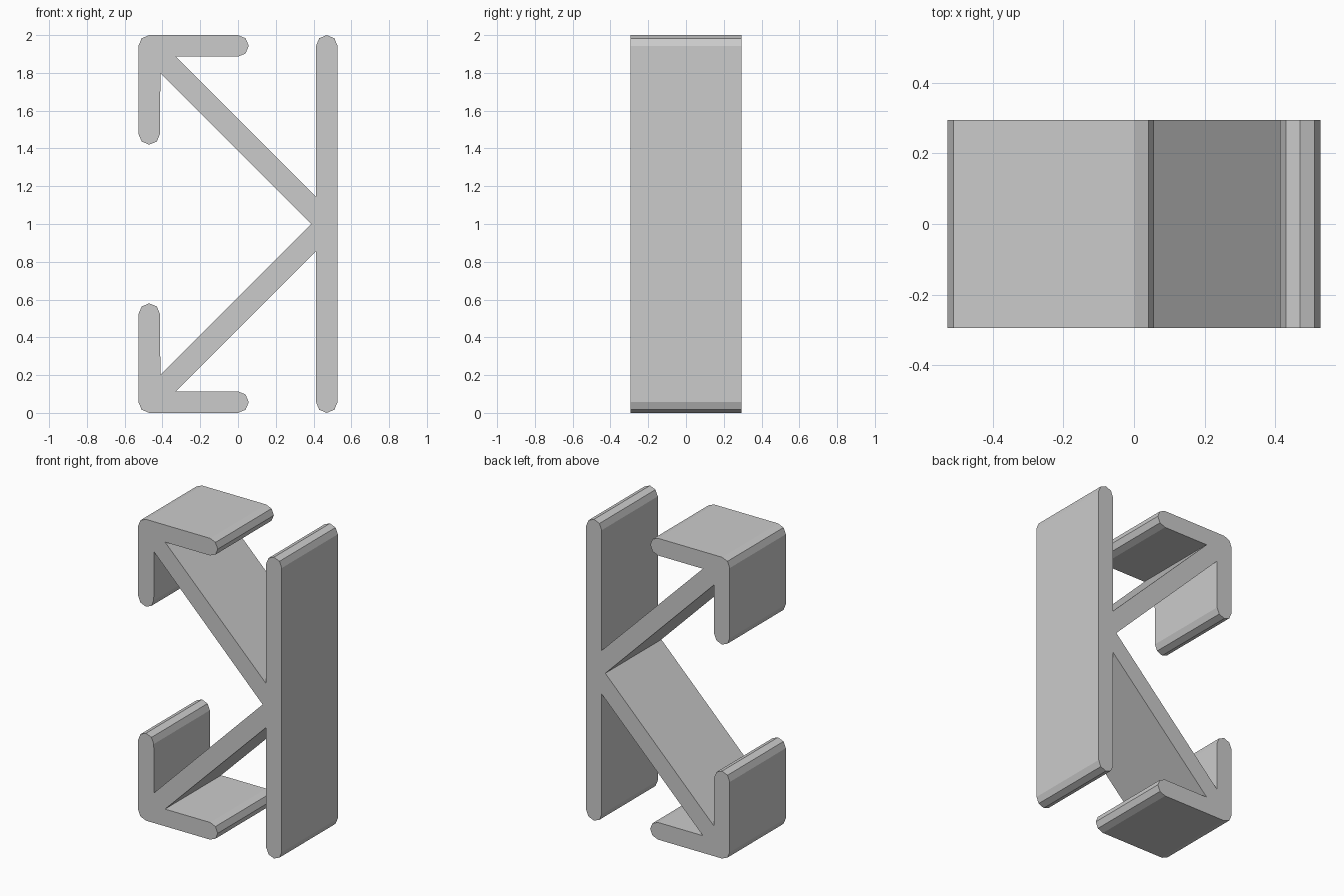
import bpy, bmesh, math
from mathutils import Vector

cube = bpy.data.objects.get("Cube")
if cube:
    bpy.data.objects.remove(cube, do_unlink=True)

R = 0.057        # half the wall thickness, also the end radius
DEPTH = 0.588    # extrusion depth along y
STEPS = 4        # facets per half circle

grey = bpy.data.materials.new("light_grey")
grey.use_nodes = True
colour = (0.6, 0.6, 0.6, 1)
grey.diffuse_color = colour
grey.node_tree.nodes["Principled BSDF"].inputs["Base Color"].default_value = colour


def arc(cx, cz, start, sweep):
    """Faceted arc of radius R, angles in degrees."""
    n = round(STEPS * abs(sweep) / 180)
    angles = [math.radians(start + sweep * i / n) for i in range(n + 1)]
    return [(cx + R * math.cos(a), cz + R * math.sin(a)) for a in angles]


# Upper half of the outline, from the inner notch to the back plate
upper = [(0.387, 1.0), (-0.411, 1.80)]
upper += arc(-0.47, 1.477, 0, -180)      # end of the upright lip
upper += arc(-0.47, 1.943, 180, -90)     # outer corner
upper += arc(0.0, 1.943, 90, -180)       # end of the level lip
upper += [(-0.33, 1.886), (0.413, 1.145)]  # top of the diagonal brace
upper += arc(0.47, 1.943, 180, -180)     # end of the plate

# Lower half is the mirror image about z = 1
outline = upper + [(x, 2 - z) for x, z in reversed(upper[1:])]

bm = bmesh.new()
face = bm.faces.new([bm.verts.new((x, -DEPTH / 2, z)) for x, z in outline])
ext = bmesh.ops.extrude_face_region(bm, geom=[face])
moved = [v for v in ext["geom"] if isinstance(v, bmesh.types.BMVert)]
bmesh.ops.translate(bm, verts=moved, vec=Vector((0, DEPTH, 0)))
bmesh.ops.recalc_face_normals(bm, faces=bm.faces)
mesh = bpy.data.meshes.new("braced_clip")
bm.to_mesh(mesh)
bm.free()
mesh.materials.append(grey)
clip = bpy.data.objects.new("braced_clip", mesh)
bpy.context.collection.objects.link(clip)
